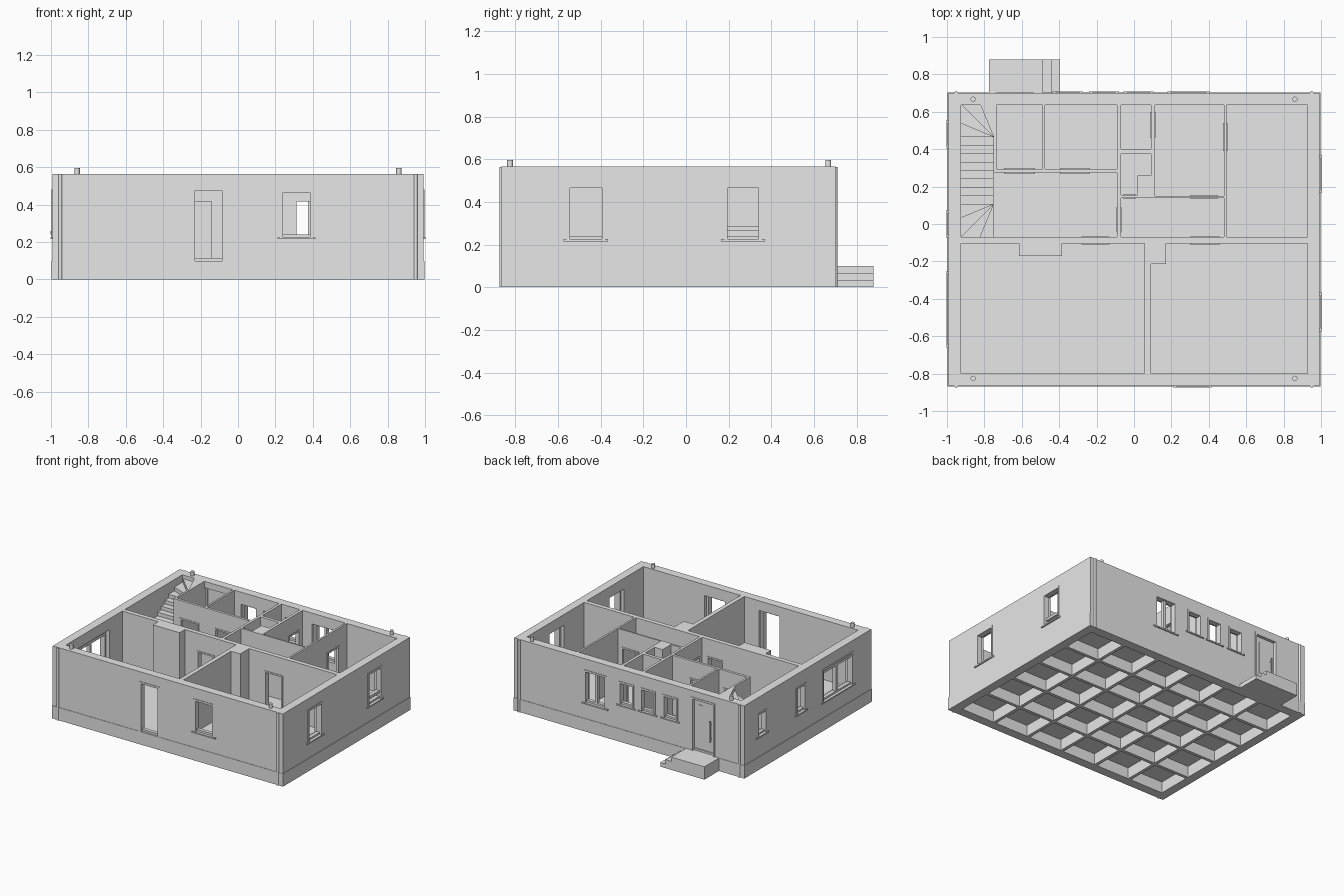
import bpy, bmesh, math
from mathutils import Vector

if "Cube" in bpy.data.objects:
    bpy.data.objects.remove(bpy.data.objects["Cube"])

grey = bpy.data.materials.new("plain grey")
grey.use_nodes = True
grey.diffuse_color = (0.8, 0.8, 0.8, 1)
grey.node_tree.nodes["Principled BSDF"].inputs["Base Color"].default_value = (0.8, 0.8, 0.8, 1)

FLOOR, TOP = 0.1, 0.565
XW, YF, YB = 0.993, -0.865, 0.7      # outer wall faces
WALL = 0.07


def prism(bm, outline, z0, z1):
    """Extrude a flat outline between two heights."""
    low = [bm.verts.new((x, y, z0)) for x, y in outline]
    high = [bm.verts.new((x, y, z1)) for x, y in outline]
    bm.faces.new(low[::-1])
    bm.faces.new(high)
    n = len(outline)
    for i in range(n):
        j = (i + 1) % n
        bm.faces.new((low[i], low[j], high[j], high[i]))


def box(bm, x0, x1, y0, y1, z0, z1):
    x0, x1 = sorted((x0, x1))
    y0, y1 = sorted((y0, y1))
    prism(bm, [(x0, y0), (x1, y0), (x1, y1), (x0, y1)], z0, z1)


def make(name, bm):
    bmesh.ops.recalc_face_normals(bm, faces=bm.faces)
    mesh = bpy.data.meshes.new(name)
    bm.to_mesh(mesh)
    bm.free()
    mesh.materials.append(grey)
    obj = bpy.data.objects.new(name, mesh)
    bpy.context.collection.objects.link(obj)
    return obj


def block(name, *size):
    bm = bmesh.new()
    box(bm, *size)
    return make(name, bm)


def cut(obj, bm):
    """Subtract all boxes in bm from obj."""
    cutter = make("cutter", bm)
    cutter.hide_render = True
    mod = obj.modifiers.new("openings", 'BOOLEAN')
    mod.operation = 'DIFFERENCE'
    mod.solver = 'EXACT'
    mod.use_self = True
    mod.object = cutter
    with bpy.context.temp_override(object=obj, active_object=obj, selected_objects=[obj]):
        bpy.ops.object.modifier_apply(modifier=mod.name)
    bpy.data.objects.remove(cutter)


def side_box(bm, side, a0, a1, d0, d1, z0, z1):
    """Box on an outer wall: a runs along the wall, d points outwards."""
    if side == "front":
        box(bm, a0, a1, YF - d0, YF - d1, z0, z1)
    elif side == "back":
        box(bm, a0, a1, YB + d0, YB + d1, z0, z1)
    else:
        s = 1 if side == "left" else -1
        box(bm, s * (XW + d0), s * (XW + d1), a0, a1, z0, z1)


# Rooms: x0, x1, y0, y1
rooms = [
    (-.925, -.09, -.07, .275), (-.925, -.75, .2, .635),
    (-.735, -.49, .295, .635), (-.475, -.09, .295, .635),
    (-.07, .09, .4, .635), (-.07, .09, .155, .375),
    (.112, .48, .15, .635), (-.07, .48, -.07, .14),
    (.495, .928, -.07, .635),
    (-.925, .057, -.8, -.105), (.09, .928, -.8, -.105),
]
# Inner doors: direction of the wall, start, end, wall faces
doors = [
    ("x", -.695, -.53, .275, .295), ("x", -.395, -.235, .275, .295),
    ("x", -.28, -.13, -.105, -.07), ("x", .3, .46, -.105, -.07),
    ("x", .3, .45, .14, .15), ("x", -.06, .01, .14, .155),
    ("y", -.045, .09, -.09, -.07), ("y", .46, .6, .09, .112),
    ("y", .39, .54, .48, .495),
]
DOOR_TOP = 0.43
# Outer openings: name, side, start, end, bottom, top, mullion, transom height
openings = [
    ("terrace_door", "front", -.245, -.07, FLOOR, .49, False, 0),
    ("front_window", "front", .225, .4, .225, .48, False, 0),
    ("left_front_window", "left", -.56, -.38, .225, .48, False, 0),
    ("left_back_window", "left", .18, .355, .225, .48, False, .28),
    ("right_wide_window", "right", -.645, -.265, .225, .48, True, .45),
    ("right_hall_window", "right", -.06, .06, .25, .46, False, 0),
    ("right_stair_window", "right", .42, .54, .26, .44, False, 0),
    ("back_wide_window", "back", .195, .39, .225, .48, True, 0),
    ("back_window_a", "back", -.04, .09, .29, .47, False, 0),
    ("back_window_b", "back", -.225, -.095, .29, .47, False, 0),
    ("back_window_c", "back", -.42, -.29, .29, .47, False, 0),
    ("entrance", "back", -.74, -.535, FLOOR, .515, False, 0),
]

# Foundation with a grid of recesses underneath
foundation = block("foundation", -.996, .996, YF - .003, YB + .003, 0, FLOOR)
pits = bmesh.new()
nx, ny, rim, rib = 6, 5, .07, .025
px = (2 * (.996 - rim) + rib) / nx
py = (YB - YF - 2 * rim + rib) / ny
for i in range(nx):
    for j in range(ny):
        x, y = -.996 + rim + i * px, YF + rim + j * py
        box(pits, x, x + px - rib, y, y + py - rib, -.1, FLOOR - .012)
cut(foundation, pits)

# Walls with rooms, doorways and window openings removed
walls = block("walls", -XW, XW, YF, YB, FLOOR, TOP)
holes = bmesh.new()
for r in rooms:
    box(holes, *r, FLOOR - .05, TOP + .1)
cut(walls, holes)
holes = bmesh.new()
for axis, a0, a1, b0, b1 in doors:
    span = (a0, a1, b0 - .012, b1 + .012)
    box(holes, *(span if axis == "x" else span[2:] + span[:2]), FLOOR - .04, DOOR_TOP)
for name, side, a0, a1, z0, z1, mullion, transom in openings:
    side_box(holes, side, a0, a1, -WALL - .012, .03, z0 - (.03 if z0 == FLOOR else 0), z1)
cut(walls, holes)

# Chimney shafts inside rooms
block("living_chimney", -.615, -.385, -.17, -.1, FLOOR, TOP)
block("dining_chimney", .085, .17, -.215, -.1, FLOOR, TOP)
block("service_shaft", .02, .095, .15, .26, FLOOR, TOP)

# Inner door frames
for k, (axis, a0, a1, b0, b1) in enumerate(doors):
    bm = bmesh.new()
    t = .012
    for s0, s1, z0, z1 in ((a0, a0 + t, FLOOR, DOOR_TOP), (a1 - t, a1, FLOOR, DOOR_TOP),
                           (a0 + t, a1 - t, DOOR_TOP - t, DOOR_TOP)):
        span = (s0, s1, b0 - .004, b1 + .004)
        box(bm, *(span if axis == "x" else span[2:] + span[:2]), z0, z1)
    make(f"inner_door_frame_{k + 1}", bm)

# Window and outer door frames with sills
for name, side, a0, a1, z0, z1, mullion, transom in openings:
    bm = bmesh.new()
    t, mid = .015, (a0 + a1) / 2
    bars = [(a0, a0 + t, z0, z1), (a1 - t, a1, z0, z1),
            (a0 + t, a1 - t, z0, z0 + t), (a0 + t, a1 - t, z1 - t, z1)]
    if mullion:
        bars.append((mid - .01, mid + .01, z0 + t, z1 - t))
    if transom:
        bars.append((a0 + t, a1 - t, transom - .015, transom + .005))
    for b in bars:
        side_box(bm, side, b[0], b[1], -.04, -.012, b[2], b[3])
    # thin outer trim around the opening
    for b in bars[:2] + bars[3:4]:
        side_box(bm, side, b[0], b[1], -.012, .004, b[2], b[3])
    if z0 > FLOOR:
        side_box(bm, side, a0 - .015, a1 + .015, -.03, .009, z0 - .01, z0)
    make(name + "_frame", bm)

# Entrance door leaf, panel strip and handle
bm = bmesh.new()
side_box(bm, "back", -.727, -.548, -.035, -.02, FLOOR, .502)
side_box(bm, "back", -.62, -.59, -.02, -.015, .16, .46)
make("entrance_door", bm)
bm = bmesh.new()
side_box(bm, "back", -.7, -.69, -.008, 0, .2, .36)
for z in (.22, .33):
    side_box(bm, "back", -.698, -.692, -.02, -.008, z, z + .01)
make("entrance_handle", bm)

# Entrance landing and side steps
bm = bmesh.new()
box(bm, -.775, -.49, YB, .88, 0, FLOOR)
box(bm, -.49, -.44, YB, .88, 0, .067)
box(bm, -.44, -.395, YB, .88, 0, .033)
make("entrance_steps", bm)

# Staircase: lower winders, straight flight, upper winders
treads = []
inner, outer, w = -.75, -.925, .175


def winders(pivot_y, start, end):
    for k in range(4):
        pts = [(inner, pivot_y)]
        for a in (start + (end - start) * k / 4, start + (end - start) * (k + 1) / 4):
            c, s = math.cos(math.radians(a)), math.sin(math.radians(a))
            f = w / max(abs(c), abs(s))
            pts.append((inner + f * c, pivot_y + f * s))
        treads.append(pts)


winders(.105, 270, 180)
for k in range(8):
    y = .105 + .045 * k
    treads.append([(outer, y), (inner, y), (inner, y + .045), (outer, y + .045)])
winders(.465, 180, 90)
stairs = bmesh.new()
rise = (TOP - FLOOR) / len(treads)
for k, outline in enumerate(treads):
    z = FLOOR + rise * (k + 1)
    prism(stairs, outline, max(FLOOR, z - .05), z)
make("staircase", stairs)


# Round pipes: downpipes at the corners and pegs on the wall tops
def pipe(name, x, y, z0, z1, r):
    bm = bmesh.new()
    ring = [i * math.tau / 16 for i in range(16)]
    prism(bm, [(x + r * math.cos(a), y + r * math.sin(a)) for a in ring], z0, z1)
    obj = make(name, bm)
    for p in obj.data.polygons:
        p.use_smooth = abs(p.normal.z) < .5
    for e in obj.data.edges:
        a, b = (obj.data.vertices[v].co for v in e.vertices)
        e.use_edge_sharp = abs(a.z - b.z) < .001


for sx, xs in ((1, "left"), (-1, "right")):
    for face, peg, ys in ((YF, -.825, "front"), (YB, .667, "back")):
        pipe(f"{ys}_{xs}_downpipe", sx * .95, face, 0, TOP - .002, .01)
        pipe(f"{ys}_{xs}_peg", sx * .86, peg, TOP - .01, .597, .014)
